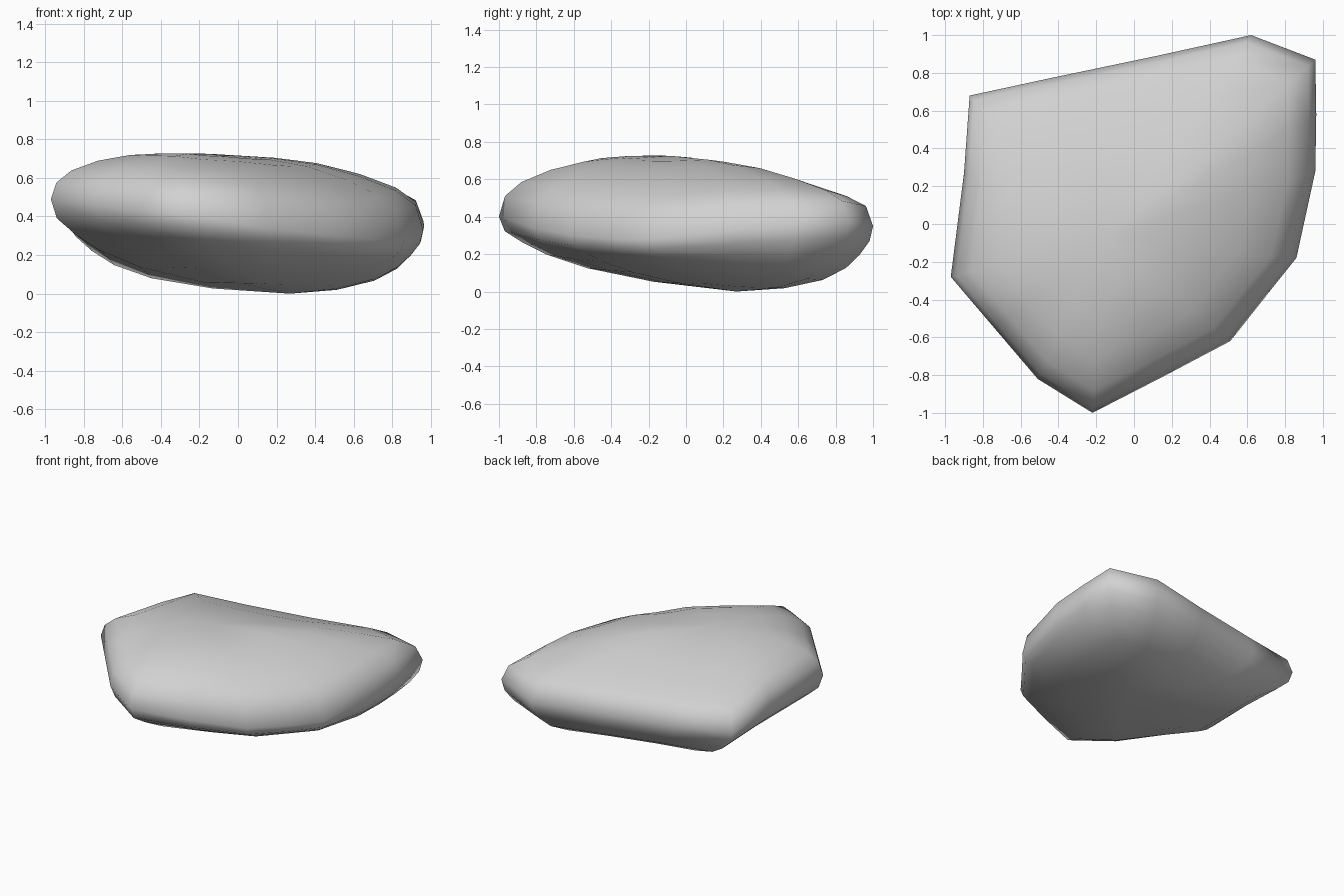
import bpy
import bmesh
from mathutils import Vector

cube = bpy.data.objects.get("Cube")
if cube:
    bpy.data.objects.remove(cube, do_unlink=True)

# Widest outline of the stone, counter-clockwise from the back left corner:
# x, y, z, then how far the top and the underside swell up or down there
RIM = (
    (-0.87, 0.68, 0.38, -0.08, 0.00), (-0.90, 0.27, 0.43, 0.00, 0.02),
    (-0.97, -0.28, 0.49, 0.03, 0.06), (-0.74, -0.55, 0.46, 0.03, 0.07),
    (-0.51, -0.82, 0.43, 0.03, 0.07), (-0.22, -1.00, 0.40, 0.00, 0.07),
    (0.15, -0.81, 0.34, -0.01, 0.07), (0.51, -0.62, 0.30, -0.04, 0.07),
    (0.70, -0.38, 0.28, -0.05, 0.07), (0.86, -0.18, 0.28, -0.05, 0.06),
    (0.96, 0.28, 0.33, -0.04, 0.01), (0.965, 0.58, 0.35, -0.03, -0.01),
    (0.96, 0.87, 0.38, -0.07, -0.02), (0.62, 1.00, 0.35, -0.11, -0.02),
    (0.12, 0.89, 0.35, -0.11, 0.00), (-0.43, 0.775, 0.36, -0.10, 0.01))

# Peak of each half, and its rings as (scale of outline, rise towards the peak)
TOP = Vector((-0.15, -0.08, 0.725))
BOTTOM = Vector((0.27, 0.27, 0.0))
TOP_RINGS = ((0.965, 0.34), (0.87, 0.57), (0.70, 0.77), (0.50, 0.91), (0.30, 0.97))
BOTTOM_RINGS = ((0.975, 0.22), (0.90, 0.42), (0.80, 0.61), (0.63, 0.79), (0.35, 0.93))


def add_half(bm, rim, swell, peak, rings):
    """Loft shrinking rings from the rim and close them at the peak."""
    n = len(rim)
    base = [v.co.copy() for v in rim]
    previous = rim
    for scale, rise in rings:
        ring = []
        for p, lift in zip(base, swell):
            q = peak.lerp(p, scale)
            q.z = p.z + (peak.z - p.z) * rise + lift * scale * (1 - scale ** 6)
            ring.append(bm.verts.new(q))
        for i in range(n):
            j = (i + 1) % n
            bm.faces.new((previous[i], previous[j], ring[j], ring[i]))
        previous = ring
    tip = bm.verts.new(peak)
    for i in range(n):
        bm.faces.new((previous[i], previous[(i + 1) % n], tip))


# Stone body
bm = bmesh.new()
rim_verts = [bm.verts.new(p[:3]) for p in RIM]
add_half(bm, rim_verts, [p[3] for p in RIM], TOP, TOP_RINGS)
add_half(bm, rim_verts, [p[4] for p in RIM], BOTTOM, BOTTOM_RINGS)
bmesh.ops.recalc_face_normals(bm, faces=bm.faces[:])
for face in bm.faces:
    face.smooth = True
mesh = bpy.data.meshes.new("stone")
bm.to_mesh(mesh)
bm.free()
stone = bpy.data.objects.new("stone", mesh)
bpy.context.collection.objects.link(stone)

# Plain grey stone colour
grey = bpy.data.materials.new("stone grey")
grey.use_nodes = True
colour = (0.64, 0.64, 0.64, 1.0)
grey.diffuse_color = colour
for node in grey.node_tree.nodes:
    if node.type == "BSDF_PRINCIPLED":
        node.inputs["Base Color"].default_value = colour
        node.inputs["Roughness"].default_value = 0.8
mesh.materials.append(grey)
